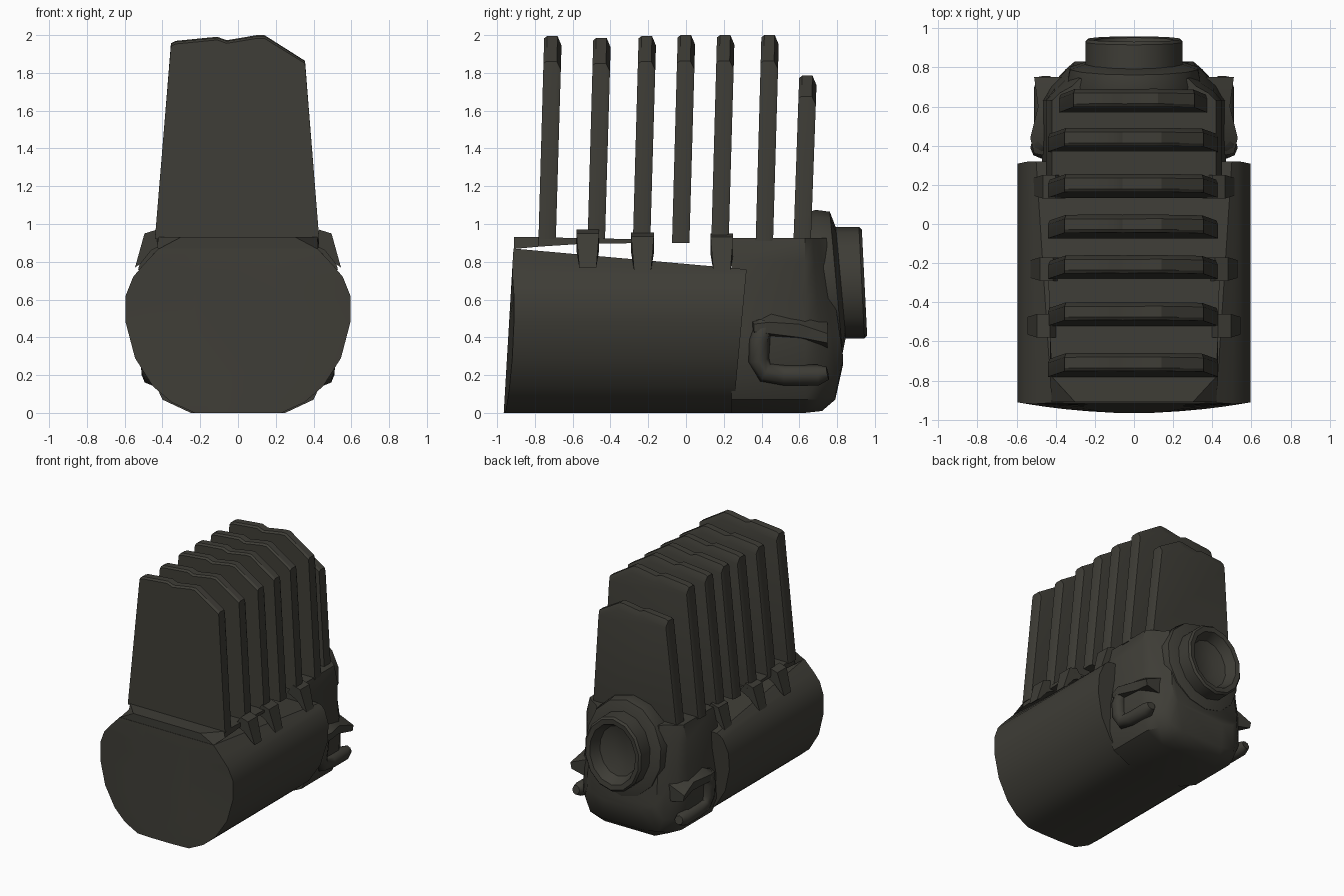
import bpy, bmesh, math
from mathutils import Vector

if "Cube" in bpy.data.objects:
    bpy.data.objects.remove(bpy.data.objects["Cube"])

dark = bpy.data.materials.new("dark olive metal")
dark.diffuse_color = (0.048, 0.046, 0.037, 1)
dark.use_nodes = True
dark.node_tree.nodes["Principled BSDF"].inputs["Base Color"].default_value = dark.diffuse_color


def finish(name, bm, angle=35):
    bmesh.ops.recalc_face_normals(bm, faces=bm.faces)
    me = bpy.data.meshes.new(name)
    bm.to_mesh(me)
    bm.free()
    me.materials.append(dark)
    ob = bpy.data.objects.new(name, me)
    bpy.context.collection.objects.link(ob)
    bpy.ops.object.select_all(action='DESELECT')
    ob.select_set(True)
    bpy.context.view_layer.objects.active = ob
    bpy.ops.object.shade_smooth_by_angle(angle=math.radians(angle))
    return ob


def loft(name, rings, angle=35):
    """Skin a list of equal-length point rings and cap both ends."""
    bm = bmesh.new()
    vs = [[bm.verts.new(p) for p in r] for r in rings]
    n = len(vs[0])
    for a, b in zip(vs, vs[1:]):
        for i in range(n):
            j = (i + 1) % n
            bm.faces.new((a[i], a[j], b[j], b[i]))
    bm.faces.new(vs[0])
    bm.faces.new(vs[-1])
    return finish(name, bm, angle)


def mirrored(half):
    return half + [(-x, z) for x, z in reversed(half)]


def both_sides(name, rings, angle=35):
    for s, side in ((1, "right"), (-1, "left")):
        loft(name + "_" + side, [[(s * x, y, z) for x, y, z in r] for r in rings], angle)


# Round-bellied main body with a bulged front and a sloping flat top
belly = [(.23, 0), (.35, .055), (.45, .14), (.545, .29), (.595, .48), (.595, .62), (.555, .72)]
front = mirrored(belly + [(.50, .785), (.42, .87)])
rear = mirrored(belly + [(.53, .745), (.50, .76)])
loft("body", [
    [(x * .4, -.965 + .055 * z / .93, z) for x, z in front],
    [(x, -.965 + .055 * max(z / .93, (x / .6) ** 2), z) for x, z in front],
    [(x, .25 + .07 * min(1, z / .75), z) for x, z in rear]])

# Rear block, narrowing towards the outlet, with a chamfered underside
low = [(.25, 0), (.40, .07), (.46, .2), (.47, .42), (.45, .62), (.45, .80), (.42, .925)]
sec = mirrored(low)
def block_ring(y, sx, zmin, lean=0):
    return [(x * sx, y - lean * max(0, z - .3), max(z, zmin + z * .3)) for x, z in sec]
loft("rear_block", [block_ring(.24, 1, 0), block_ring(.63, 1, 0),
                    block_ring(.72, .9, .01, .08), block_ring(.79, .76, .07, .14),
                    block_ring(.83, .66, .25, .14)], 40)


# Round collar and hollow outlet, each tilted slightly
def round_rings(rows, slope, zc=.69, n=14):
    return [[(rx * math.cos(t), y - slope * rz * math.sin(t), zc + rz * math.sin(t))
             for t in (2 * math.pi * (i + .5) / n for i in range(n))]
            for y, rx, rz in rows]

loft("collar", round_rings([(.62, .34, .35), (.72, .35, .385), (.795, .335, .375), (.82, .26, .29)], .09))
loft("outlet", round_rings([(.78, .255, .295), (.93, .255, .295), (.945, .24, .28),
                            (.94, .205, .24), (.86, .17, .20), (.83, .08, .1)], .05))

# Thin deck below the front fins, rolling down into the front cap
deck = []
for y, w, wt, zb, zt in ((-.91, .42, .30, .868, .932), (-.78, .43, .42, .88, .93),
                         (-.55, .43, .43, .895, .925), (-.17, .44, .44, .90, .918)):
    deck.append([(-w, y, zb), (w, y, zb), (wt, y, zt), (-wt, y, zt)])
loft("deck", deck)

# Row of tall leaning fins, the last one shorter and narrower
outline = [(-.44, 0), (-.355, .96), (-.33, .972), (-.11, .992), (-.06, .975),
           (.10, 1.0), (.14, 1.0), (.355, .875), (.43, 0)]
fins = [(-.735, 1.995, .92, 1), (-.475, 1.985, .91, 1), (-.235, 1.995, .91, 1), (-.028, 2.0, .90, 1),
        (.18, 2.0, .91, 1), (.415, 2.0, .91, 1), (.615, 1.785, .91, .87)]
for k, (y, top, bottom, wide) in enumerate(fins):
    h = top - bottom
    def ring(dy, inset, drop):
        return [(x * wide * (1 - inset), y + dy + .03 * t, bottom + t * (h - drop)) for x, t in outline]
    loft("fin_%d" % (k + 1), [ring(-.046, .0, .012), ring(-.03, 0, 0),
                              ring(.025, 0, 0), ring(.046, .02, .05)], 30)

# Claw brackets gripping the body edge, tapering to the tip
claw = [(.38, .90), (.43, .97), (.495, .95), (.545, .77), (.515, .79), (.46, .86)]
for k, (y, dx, dz) in enumerate([(-.52, 0, 0), (-.23, -.015, -.015), (.19, -.03, -.02)]):
    both_sides("claw_%d" % (k + 1), [[(x + dx, y + d * (.75 if z < .8 else 1), z + dz) for x, z in claw]
                                     for d in (-.06, .06)])

# Bent side pipes on the rear block
path = [Vector(p) for p in ((.42, .48, .46), (.47, .41, .45), (.475, .39, .38), (.465, .385, .28),
                            (.455, .42, .215), (.455, .52, .20), (.455, .70, .20), (.46, .75, .21))]
rings = []
for i, p in enumerate(path):
    d = (path[min(i + 1, 7)] - path[max(i - 1, 0)]).normalized()
    u = Vector((1, 0, 0))
    u = (u - d * u.dot(d)).normalized()
    v = d.cross(u)
    r = .035 if i == 7 else .055
    rings.append([tuple(p + r * (u * math.cos(t) + v * math.sin(t)))
                  for t in (math.pi * j / 4 for j in range(8))])
both_sides("side_pipe", rings, 50)

# Overhanging side humps above the pipes
both_sides("side_hump", [
    [(.40, .34, .50), (.51, .36, .47), (.51, .36, .43), (.40, .36, .40)],
    [(.40, .46, .56), (.53, .44, .48), (.52, .44, .42), (.40, .46, .39)],
    [(.40, .60, .54), (.49, .60, .47), (.48, .60, .40), (.40, .60, .38)],
    [(.32, .75, .50), (.51, .75, .42), (.50, .75, .37), (.32, .75, .33)]], 60)
